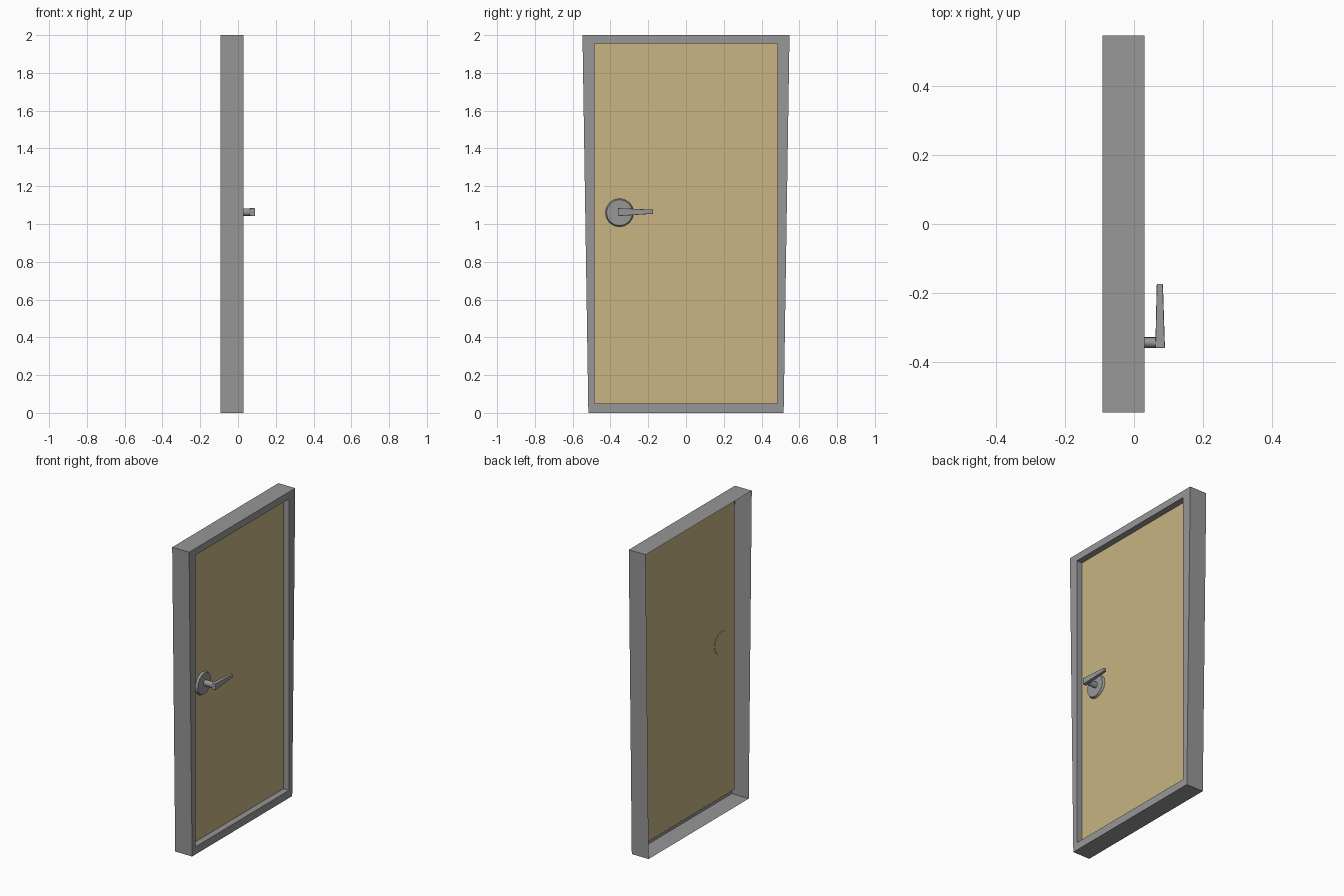
import bpy, bmesh, math
from mathutils import Matrix

if "Cube" in bpy.data.objects:
    bpy.data.objects.remove(bpy.data.objects["Cube"])


def material(name, rgb):
    m = bpy.data.materials.new(name)
    m.diffuse_color = (*rgb, 1)
    m.use_nodes = True
    m.node_tree.nodes["Principled BSDF"].inputs["Base Color"].default_value = m.diffuse_color
    return m


GREY = material("grey_metal", (0.31, 0.31, 0.31))
TAN = material("tan_wood", (0.58, 0.455, 0.225))


def finish(name, bm, mat):
    mesh = bpy.data.meshes.new(name)
    bm.to_mesh(mesh)
    bm.free()
    ob = bpy.data.objects.new(name, mesh)
    bpy.context.collection.objects.link(ob)
    mesh.materials.append(mat)
    return ob


def ring(bm, x, bottom, top, z0, z1):
    """Four corners of a (tapered) rectangle in the YZ plane."""
    pts = [(-bottom, z0), (bottom, z0), (top, z1), (-top, z1)]
    return [bm.verts.new((x, y, z)) for y, z in pts]


def bridge(bm, a, b):
    n = len(a)
    for i in range(n):
        bm.faces.new((a[i], a[(i + 1) % n], b[(i + 1) % n], b[i]))


def disc(name, x0, x1, r0, r1, y, z, sides, mat, z_scale=1.0):
    """Round part whose axis runs along x from x0 (radius r0) to x1 (r1)."""
    bm = bmesh.new()
    bmesh.ops.create_cone(bm, cap_ends=True, segments=sides,
                          radius1=r0, radius2=r1, depth=x1 - x0)
    bm.transform(Matrix.Translation(((x0 + x1) / 2, y, z))
                 @ Matrix.Diagonal((1, 1, z_scale, 1))
                 @ Matrix.Rotation(math.pi / 2, 4, 'Y'))
    return finish(name, bm, mat)


DOOR_X = -0.01

# Frame: shell open at the back, front rim and shallow reveal
bm = bmesh.new()
loops = [ring(bm, -0.092, 0.517, 0.548, 0, 2),
         ring(bm, 0.03, 0.517, 0.548, 0, 2),
         ring(bm, 0.03, 0.484, 0.484, 0.05, 1.955),
         ring(bm, DOOR_X, 0.484, 0.484, 0.05, 1.955)]
for a, b in zip(loops, loops[1:]):
    bridge(bm, a, b)
finish("door_frame", bm, GREY)

# Door leaf: single sheet facing +x
bm = bmesh.new()
bm.faces.new(ring(bm, DOOR_X, 0.484, 0.484, 0.05, 1.955))
finish("door_panel", bm, TAN)

# Handle plates and spindle
Y, Z = -0.352, 1.06
disc("handle_rose", DOOR_X, 0.004, 0.075, 0.069, Y, Z, 16, GREY)
disc("back_cover", DOOR_X - 0.003, DOOR_X - 0.0005, 0.075, 0.075, Y, Z, 16, TAN)
spindle = disc("handle_spindle", 0.0, 0.075, 0.016, 0.016, -0.345, 1.063, 16, GREY, 1.25)

# Lever: tapered bar running along y
bm = bmesh.new()
bars = []
for y, x0, x1, z0, z1 in [(-0.361, 0.062, 0.09, 1.042, 1.084),
                          (-0.174, 0.066, 0.084, 1.054, 1.076)]:
    bars.append([bm.verts.new((x, y, z)) for x, z in
                 ((x0, z0), (x1, z0), (x1, z1), (x0, z1))])
bridge(bm, bars[1], bars[0])
bm.faces.new(bars[0])
bm.faces.new(bars[1][::-1])
bmesh.ops.recalc_face_normals(bm, faces=bm.faces[:])
lever = finish("handle_lever", bm, GREY)
bev = lever.modifiers.new("soft_edges", 'BEVEL')
bev.width = 0.003
bev.segments = 2

# Smooth the round spindle only
bpy.ops.object.select_all(action='DESELECT')
spindle.select_set(True)
bpy.context.view_layer.objects.active = spindle
bpy.ops.object.shade_smooth_by_angle(angle=math.radians(40))
